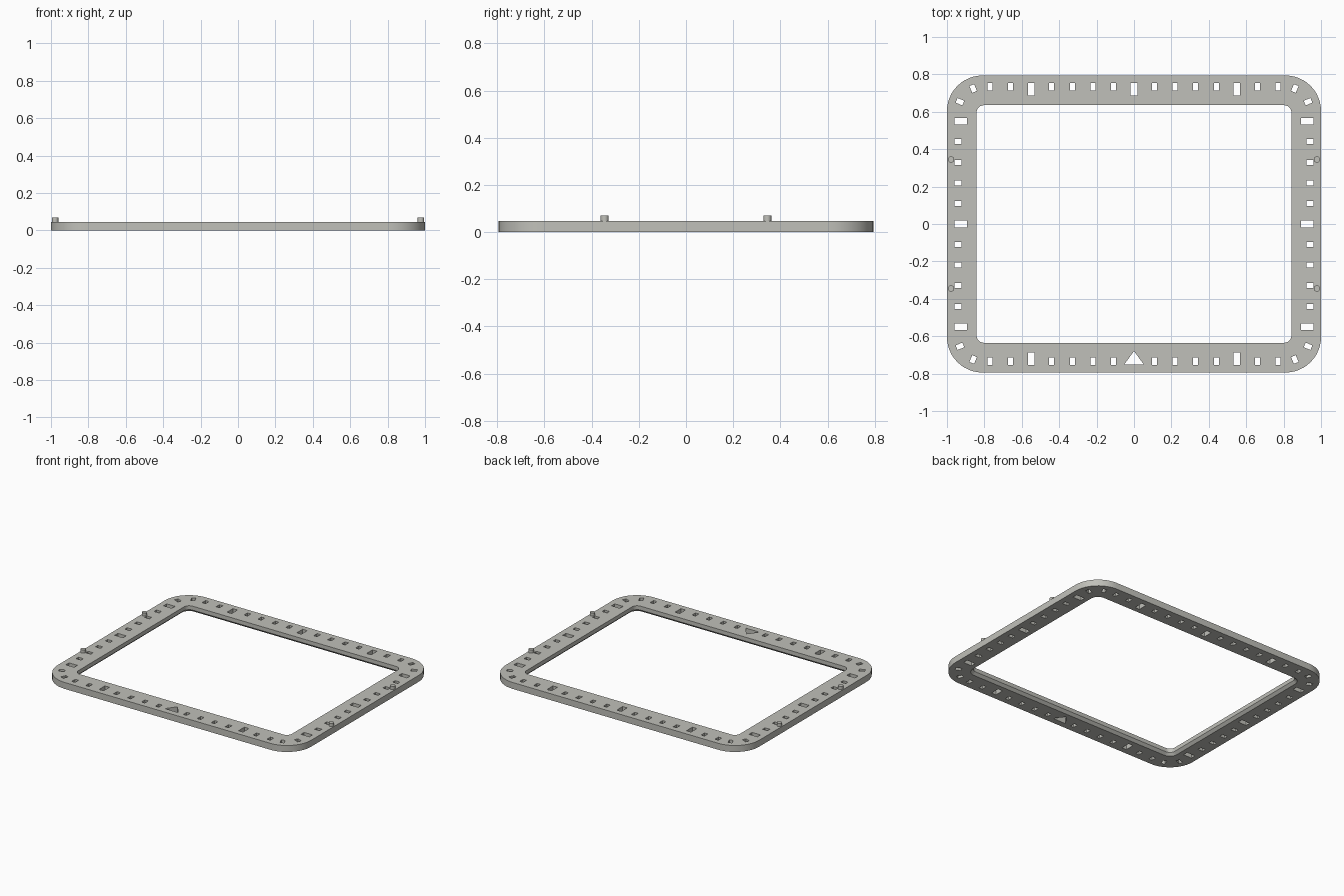
import bpy, bmesh
from math import cos, sin, pi, atan2
from mathutils import Matrix, Vector

if "Cube" in bpy.data.objects:
    bpy.data.objects.remove(bpy.data.objects["Cube"], do_unlink=True)

HX, HY, T = 1.0, 0.794, 0.046      # half width, half depth, thickness
R_OUT, R_IN = 0.19, 0.04           # corner radii
IX, IY = 0.842, 0.635              # half size of the opening
CH = 0.018                         # chamfer under the opening
PITCH, INSET = 0.11, 0.04          # hole spacing, hole distance from the rim

mat = bpy.data.materials.new("warm_grey")
mat.use_nodes = True
grey = (0.53, 0.53, 0.49, 1)
mat.diffuse_color = grey
mat.node_tree.nodes["Principled BSDF"].inputs["Base Color"].default_value = grey


def make_object(name, bm):
    bmesh.ops.recalc_face_normals(bm, faces=bm.faces)
    mesh = bpy.data.meshes.new(name)
    bm.to_mesh(mesh)
    bm.free()
    mesh.materials.append(mat)
    ob = bpy.data.objects.new(name, mesh)
    bpy.context.collection.objects.link(ob)
    return ob


def smooth(ob):
    bpy.ops.object.select_all(action='DESELECT')
    ob.select_set(True)
    bpy.context.view_layer.objects.active = ob
    bpy.ops.object.shade_smooth_by_angle(angle=pi / 6)


def rounded_ring(bm, hx, hy, r, z, steps=12):
    ring = []
    for q, (sx, sy) in enumerate([(1, 1), (-1, 1), (-1, -1), (1, -1)]):
        for i in range(steps + 1):
            a = (q + i / steps) * pi / 2
            ring.append(bm.verts.new((sx * (hx - r) + r * cos(a),
                                      sy * (hy - r) + r * sin(a), z)))
    return ring


def prism(bm, points):
    # Straight cutter that passes right through the frame
    low = [bm.verts.new((x, y, -T)) for x, y in points]
    high = [bm.verts.new((x, y, 2 * T)) for x, y in points]
    bm.faces.new(low)
    bm.faces.new(high)
    n = len(points)
    for i in range(n):
        j = (i + 1) % n
        bm.faces.new((low[i], low[j], high[j], high[i]))


def slot(bm, x, y, length, width, angle):
    # Rectangle whose length runs along the given angle
    turn = Matrix.Rotation(angle, 2)
    prism(bm, [Vector((x, y)) + turn @ Vector((sx * length / 2, sy * width / 2))
               for sx, sy in [(-1, -1), (1, -1), (1, 1), (-1, 1)]])


# Frame body: rounded rings joined into a closed loop
bm = bmesh.new()
rings = [rounded_ring(bm, HX, HY, R_OUT, 0),
         rounded_ring(bm, HX, HY, R_OUT, T),
         rounded_ring(bm, IX, IY, R_IN, T),
         rounded_ring(bm, IX, IY, R_IN, CH),
         rounded_ring(bm, IX + CH, IY + CH, R_IN + CH, 0)]
for k, ring in enumerate(rings):
    after = rings[(k + 1) % len(rings)]
    for i in range(len(ring)):
        j = (i + 1) % len(ring)
        bm.faces.new((ring[i], ring[j], after[j], after[i]))
frame = make_object("frame", bm)

# Hole cutters along the four sides, larger at the centre and every fifth place
bm = bmesh.new()
for side in (-1, 1):
    for i in range(-7, 8):
        length, width = (0.066, 0.036) if i % 5 == 0 else (0.039, 0.027)
        reach = INSET + length / 2
        if not (i == 0 and side == -1):
            slot(bm, i * PITCH, side * (HY - reach), length, width, pi / 2)
        if abs(i) <= 5:
            slot(bm, side * (HX - reach), i * PITCH, length, width, 0)
    # Two slots fanned around each corner
    for sy in (-1, 1):
        for a in (pi / 8, 3 * pi / 8):
            dx, dy = side * cos(a), sy * sin(a)
            r = R_OUT - INSET - 0.0195
            slot(bm, side * (HX - R_OUT) + r * dx, sy * (HY - R_OUT) + r * dy,
                 0.039, 0.027, atan2(dy, dx))
# Triangular pointer at the front
prism(bm, [(-0.052, -0.75), (0.052, -0.75), (0, -0.68)])
cutter = make_object("hole_cutter", bm)
cutter.hide_render = True

cut = frame.modifiers.new("holes", 'BOOLEAN')
cut.operation = 'DIFFERENCE'
cut.solver = 'EXACT'
cut.object = cutter
bpy.context.view_layer.objects.active = frame
bpy.ops.object.modifier_apply(modifier=cut.name)
bpy.data.objects.remove(cutter, do_unlink=True)
smooth(frame)

# Locating pegs on the left and right rims
for sx, xname in ((1, "left"), (-1, "right")):
    for sy, yname in ((-1, "front"), (1, "back")):
        bm = bmesh.new()
        bottom, top = T - 0.01, 0.069
        bmesh.ops.create_cone(bm, cap_ends=True, segments=24, radius1=0.017,
                              radius2=0.017, depth=top - bottom,
                              matrix=Matrix.Translation((sx * 0.978, sy * 0.345,
                                                         (top + bottom) / 2)))
        smooth(make_object(f"{yname}_{xname}_peg", bm))
